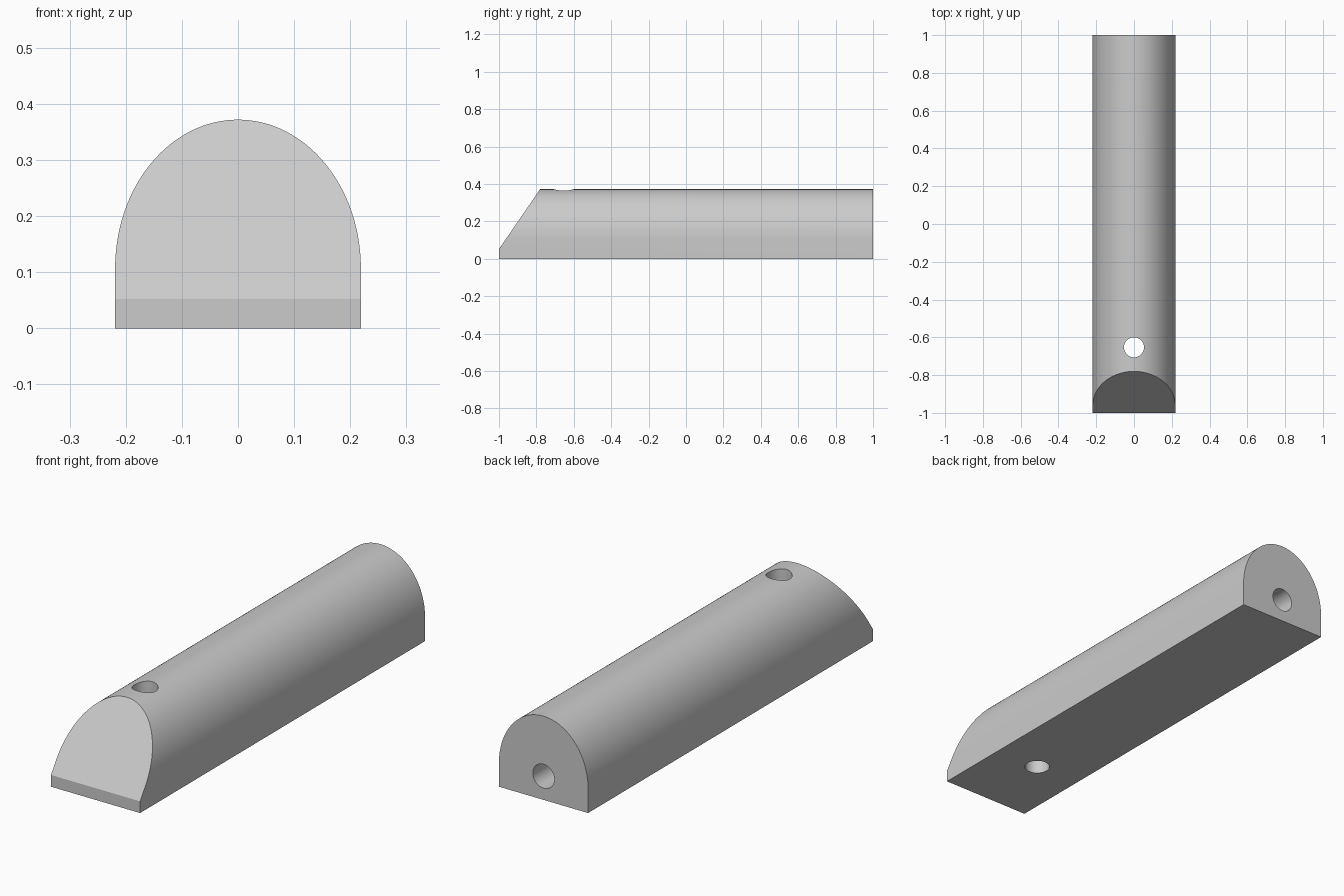
import bpy, bmesh, math
from mathutils import Vector

default = bpy.data.objects.get("Cube")
if default:
    bpy.data.objects.remove(default, do_unlink=True)

HALF_W, SPRING, TOP = 0.219, 0.107, 0.372
LIP_Z, SLANT_Y = 0.052, -0.78
HOLE_R, HOLE_Y, BORE_Z = 0.053, -0.653, 0.105
SEGMENTS = 64

grey = bpy.data.materials.new("plain grey")
grey.use_nodes = True
colour = (0.6, 0.6, 0.6, 1)
grey.diffuse_color = colour
grey.node_tree.nodes["Principled BSDF"].inputs["Base Color"].default_value = colour


def add_object(name, bm):
    bmesh.ops.recalc_face_normals(bm, faces=bm.faces)
    mesh = bpy.data.meshes.new(name)
    bm.to_mesh(mesh)
    bm.free()
    mesh.materials.append(grey)
    obj = bpy.data.objects.new(name, mesh)
    bpy.context.collection.objects.link(obj)
    return obj


def drill(body, name, location, depth, rotation):
    """Cut a round hole centred on location."""
    bm = bmesh.new()
    bmesh.ops.create_cone(bm, cap_ends=True, segments=48, radius1=HOLE_R,
                          radius2=HOLE_R, depth=depth)
    cutter = add_object(name, bm)
    cutter.location = location
    cutter.rotation_euler = rotation
    cutter.hide_render = True
    mod = body.modifiers.new(name, 'BOOLEAN')
    mod.operation = 'DIFFERENCE'
    mod.solver = 'EXACT'
    mod.object = cutter
    bpy.context.view_layer.objects.active = body
    bpy.ops.object.modifier_apply(modifier=name)
    bpy.data.objects.remove(cutter, do_unlink=True)


# Arched bar: straight sides under a half ellipse, extruded along y
bm = bmesh.new()
profile = [(-HALF_W, 0), (HALF_W, 0)]
for i in range(SEGMENTS + 1):
    a = math.pi * i / SEGMENTS
    profile.append((HALF_W * math.cos(a), SPRING + (TOP - SPRING) * math.sin(a)))
face = bm.faces.new([bm.verts.new((x, -1, z)) for x, z in profile])
result = bmesh.ops.extrude_face_region(bm, geom=[face], use_keep_orig=True)
moved = [v for v in result["geom"] if isinstance(v, bmesh.types.BMVert)]
bmesh.ops.translate(bm, verts=moved, vec=(0, 2, 0))

# Slanted nose above a short upright lip
normal = Vector((0, LIP_Z - TOP, SLANT_Y + 1)).normalized()
cut = bmesh.ops.bisect_plane(bm, geom=bm.verts[:] + bm.edges[:] + bm.faces[:],
                             plane_co=(0, -1, LIP_Z), plane_no=normal,
                             clear_outer=True)
bmesh.ops.holes_fill(bm, edges=[e for e in bm.edges if e.is_boundary], sides=0)
body = add_object("arched_bar", bm)

# Upright through hole near the nose, and a deep bore in the back end
drill(body, "upright_hole", (0, HOLE_Y, 0.2), 1, (0, 0, 0))
drill(body, "back_bore", (0, 1, BORE_Z), 1, (math.pi / 2, 0, 0))

bpy.ops.object.select_all(action='DESELECT')
body.select_set(True)
bpy.context.view_layer.objects.active = body
bpy.ops.object.shade_smooth_by_angle(angle=math.radians(30))
